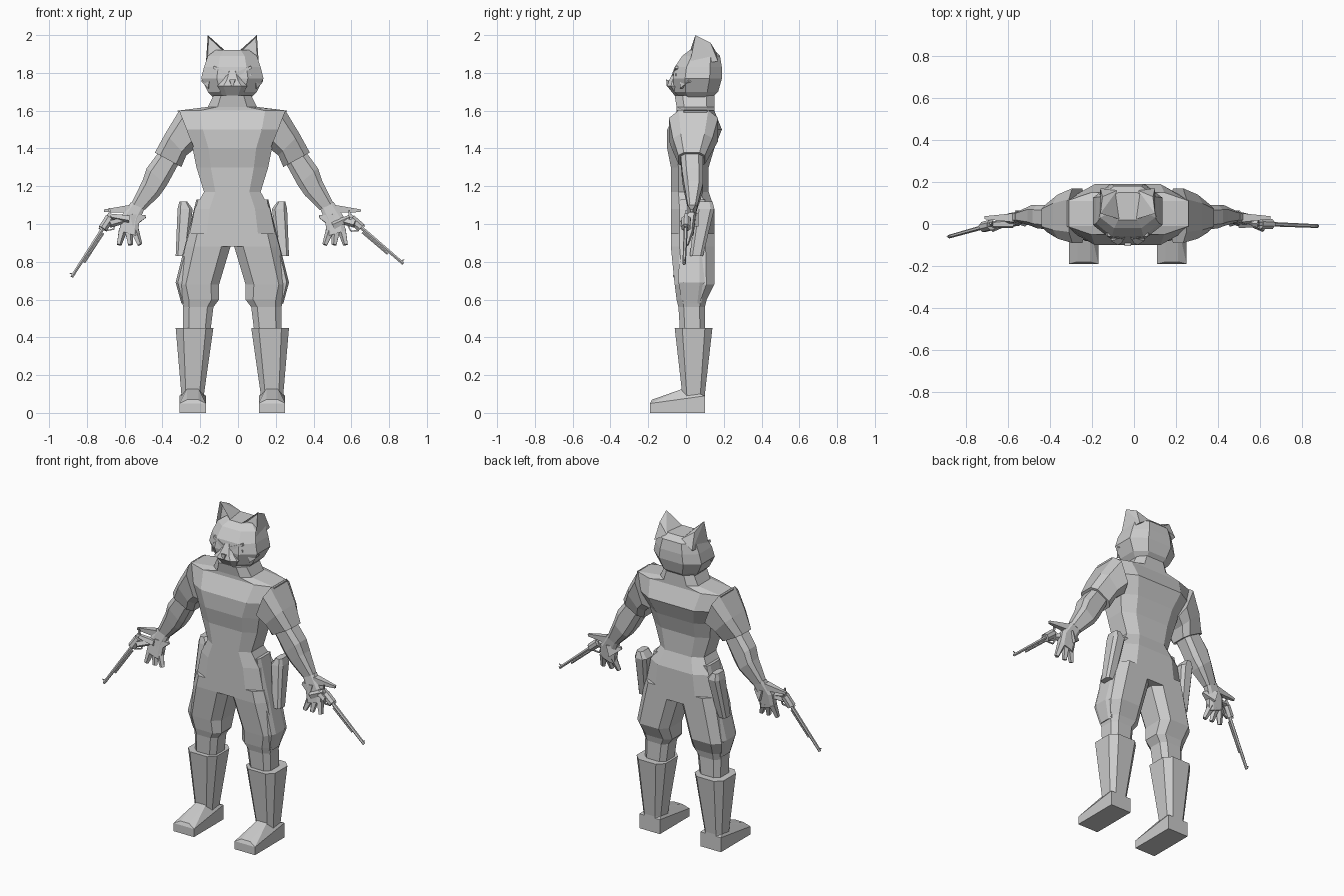
import bpy, bmesh, math
from mathutils import Vector

cube = bpy.data.objects.get("Cube")
if cube:
    bpy.data.objects.remove(cube)

CENTRE = -0.03  # the body stands slightly to its right, so the revolvers balance

GREY = (0.6, 0.6, 0.6, 1)
grey = bpy.data.materials.new("plain grey")
grey.use_nodes = True
grey.diffuse_color = GREY
grey.node_tree.nodes["Principled BSDF"].inputs["Base Color"].default_value = GREY


def finish(name, bm, mirror=False):
    """Turn a bmesh into a flat shaded object, mirrored across the body if asked."""
    bmesh.ops.recalc_face_normals(bm, faces=bm.faces)
    mesh = bpy.data.meshes.new(name)
    bm.to_mesh(mesh)
    bm.free()
    mesh.materials.append(grey)
    part = bpy.data.objects.new(name, mesh)
    part.location.x = CENTRE
    bpy.context.collection.objects.link(part)
    if mirror:
        part.modifiers.new("mirror", 'MIRROR').use_mirror_merge = False


def skin(bm, rings):
    """Join rings of points into a closed tube."""
    loops = [[bm.verts.new(point) for point in ring] for ring in rings]
    count = len(loops[0])
    for low, high in zip(loops, loops[1:]):
        for i in range(count):
            j = (i + 1) % count
            bm.faces.new((low[i], low[j], high[j], high[i]))
    bm.faces.new(loops[0])
    bm.faces.new(loops[-1])


def ring(z, half, x=0, front=-.08, back=.15, tilt=0, corner=.2):
    """Chamfered box section around x, z; tilt turns its width towards upright."""
    cut = corner * (back - front)
    flat = 1 - 2 * corner
    outline = [(-flat, front), (flat, front), (1, front + cut), (1, back - cut),
               (flat, back), (-flat, back), (-1, back - cut), (-1, front + cut)]
    across, rise = half * math.cos(tilt), half * math.sin(tilt)
    return [(x + across * u, y, z + rise * u) for u, y in outline]


def loft(name, *rings, mirror=True):
    bm = bmesh.new()
    skin(bm, rings)
    finish(name, bm, mirror)


def bar(bm, start, end, thick, thin, sides=6):
    """Tapered rod from start to end."""
    start, end = Vector(start), Vector(end)
    along = (end - start).normalized()
    u = along.cross(Vector((0, 1, 0))).normalized()
    v = along.cross(u)
    turns = [math.tau * (i + .5) / sides for i in range(sides)]
    skin(bm, [[middle + (u * math.cos(t) + v * math.sin(t)) * radius for t in turns]
              for middle, radius in ((start, thick), (end, thin))])


def rod(name, start, end, thick, thin, sides=4, mirror=True):
    bm = bmesh.new()
    bar(bm, start, end, thick, thin, sides)
    finish(name, bm, mirror)


def hull(name, points, hollow=0):
    """Convex solid; hollow sinks a panel into its front."""
    bm = bmesh.new()
    for point in points:
        bm.verts.new(point)
    bmesh.ops.convex_hull(bm, input=bm.verts)
    if hollow:
        bm.normal_update()
        panel = [face for face in bm.faces if face.normal.y < -.6]
        bmesh.ops.inset_region(bm, faces=panel, thickness=hollow)
        corners = list({vert for face in panel for vert in face.verts})
        bmesh.ops.translate(bm, vec=(0, 2 * hollow, 0), verts=corners)
    finish(name, bm, True)


# Torso, from neck to hips
loft("torso",
     ring(z=1.68, half=.1, front=-.06),
     ring(z=1.62, half=.13, front=-.05),
     ring(z=1.6, half=.29, front=-.05),
     ring(z=1.5, half=.26, front=-.1, back=.19),
     ring(z=1.4, half=.21, front=-.1),
     ring(z=1.3, half=.19, back=.12),
     ring(z=1.17, half=.15, back=.12),
     ring(z=1.08, half=.2),
     ring(z=.88, half=.24),
     mirror=False)

# Trousers, boots and feet
loft("trouser_leg",
     ring(z=.95, half=.11, x=.12),
     ring(z=.88, half=.12, x=.13),
     ring(z=.68, half=.11, x=.18, front=-.06),
     ring(z=.6, half=.1, x=.17, front=-.05, back=.11),
     ring(z=.56, half=.08, x=.18, front=-.04, back=.1),
     ring(z=.4, half=.07, x=.19, front=-.03, back=.1))
loft("boot_shaft",
     ring(z=.45, half=.1, x=.2, front=-.06, back=.14),
     ring(z=.1, half=.06, x=.21, front=-.02, back=.1),
     ring(z=.02, half=.06, x=.21, front=-.02, back=.1))
sole = [(-.19, 0), (-.19, .05), (.1, 0), (.1, .09)]
instep = [(-.18, .07), (-.01, .13)]
hull("foot", [(.21 + side * half, y, z)
              for side in (-1, 1)
              for half, profile in ((.07, sole), (.03, instep))
              for y, z in profile])

# Side panels and holsters on the hips
loft("trouser_side_panel",
     ring(z=1.13, half=.02, x=.17, front=-.03, back=.1),
     ring(z=.69, half=.03, x=.27, front=-.04, back=.1),
     ring(z=.58, half=.02, x=.25, front=-.02, back=.08))
loft("holster",
     ring(z=1.12, half=.02, x=.26, front=.06, back=.14),
     ring(z=1.08, half=.04, x=.25, front=.05),
     ring(z=.83, half=.03, x=.27, front=.02, back=.09))

# Sleeves and forearms
loft("sleeve",
     ring(z=1.5, half=.11, x=.24, front=-.09, back=.17, tilt=1.2),
     ring(z=1.42, half=.08, x=.3, front=-.07, back=.14, tilt=.8),
     ring(z=1.34, half=.08, x=.34, front=-.04, back=.1, tilt=.5))
loft("forearm",
     ring(z=1.36, half=.06, x=.33, front=-.03, back=.09, tilt=.6),
     ring(z=1.25, half=.07, x=.4, front=-.02, back=.09, tilt=.7),
     ring(z=1.19, half=.06, x=.43, front=-.01, back=.09, tilt=.7),
     ring(z=1.09, half=.04, x=.5, front=.01, back=.06, tilt=.4))

# Gloves with a flared cuff, a thumb and three fingers
loft("glove_palm",
     ring(z=1.1, half=.04, x=.5, front=.01, back=.06, tilt=.4),
     ring(z=1.03, half=.05, x=.54, front=0, back=.05, tilt=.2),
     ring(z=.95, half=.05, x=.55, front=-.01, back=.04, tilt=.3))
rod("glove_cuff_wing", (.54, .03, 1.08), (.68, .03, 1.07), .03, .01)
rod("glove_cuff_flap", (.53, .03, 1.02), (.46, .02, 1.04), .05, .01)
rod("thumb", (.58, .01, 1.02), (.65, -.02, 1), .02, .02, sides=5)
for finger, root, tip in (("outer", .58, .6), ("middle", .55, .54), ("inner", .52, .49)):
    rod(finger + "_finger", (root, .02, .97), (tip, 0, .89), .025, .014, sides=5)


def revolver(name, breech, muzzle):
    """Long barrelled revolver pointing from breech to muzzle."""
    breech, muzzle = Vector(breech), Vector(muzzle)
    aim = (muzzle - breech).normalized()
    up = Vector((math.copysign(aim.z, aim.x), 0, abs(aim.x))).normalized()
    if up.x * aim.x < 0:
        up.x = -up.x

    def at(along, above=0):
        return breech + aim * along + up * above

    length = (muzzle - breech).length
    bm = bmesh.new()
    bar(bm, breech, muzzle, .011, .009)                               # barrel
    bar(bm, at(.05, -.015), at(length * .7, -.015), .007, .006)       # ejector
    bar(bm, at(-.04), at(.03), .026, .026, sides=8)                   # drum
    bar(bm, at(-.06, .012), at(.04, .012), .012, .012, sides=4)       # frame
    bar(bm, at(-.05), at(-.09, -.09), .016, .024, sides=5)            # grip
    bar(bm, at(-.05), at(-.08, .03), .008, .006, sides=4)             # hammer
    bar(bm, at(length - .02), at(length - .01, .02), .004, .003, sides=4)
    guard = [at(.03, -.02), at(0, -.05), at(-.05, -.03)]
    for start, end in zip(guard, guard[1:]):
        bar(bm, start, end, .005, .005, sides=4)
    finish(name, bm)


revolver("right_revolver", (-.67, -.01, 1), (-.85, -.06, .72))
revolver("left_revolver", (.66, 0, 1), (.905, -.01, .79))

# Cat head with muzzle, nose, brows, eyes and ears
loft("head",
     ring(z=1.67, half=.1, front=-.03, back=.14, corner=.25),
     ring(z=1.7, half=.13, front=-.06, back=.17, corner=.25),
     ring(z=1.77, half=.165, front=-.07, back=.19, corner=.25),
     ring(z=1.83, half=.15, front=-.06, back=.19, corner=.25),
     ring(z=1.89, half=.13, front=-.02, back=.18, corner=.25),
     ring(z=1.92, half=.09, front=.02, corner=.25),
     mirror=False)
loft("muzzle",
     ring(z=1.68, half=.05, front=-.06, back=0),
     ring(z=1.73, half=.08, front=-.1, back=0),
     ring(z=1.76, half=.05, front=-.09, back=0),
     ring(z=1.82, half=.02, front=-.06, back=0),
     mirror=False)
rod("nose", (0, -.09, 1.76), (0, -.1, 1.73), .022, .006, mirror=False)
rod("brow", (.02, -.06, 1.79), (.1, -.05, 1.83), .016, .01)
rod("eye", (.03, -.06, 1.78), (.1, -.05, 1.79), .012, .008)
rod("cheek_tuft", (.11, 0, 1.75), (.16, .02, 1.76), .05, .01)
hull("ear", [(.14, .02, 1.85), (.03, .02, 1.91), (.13, .05, 2), (.12, .13, 1.96),
             (.13, .17, 1.86), (.05, .16, 1.91)], hollow=.014)
